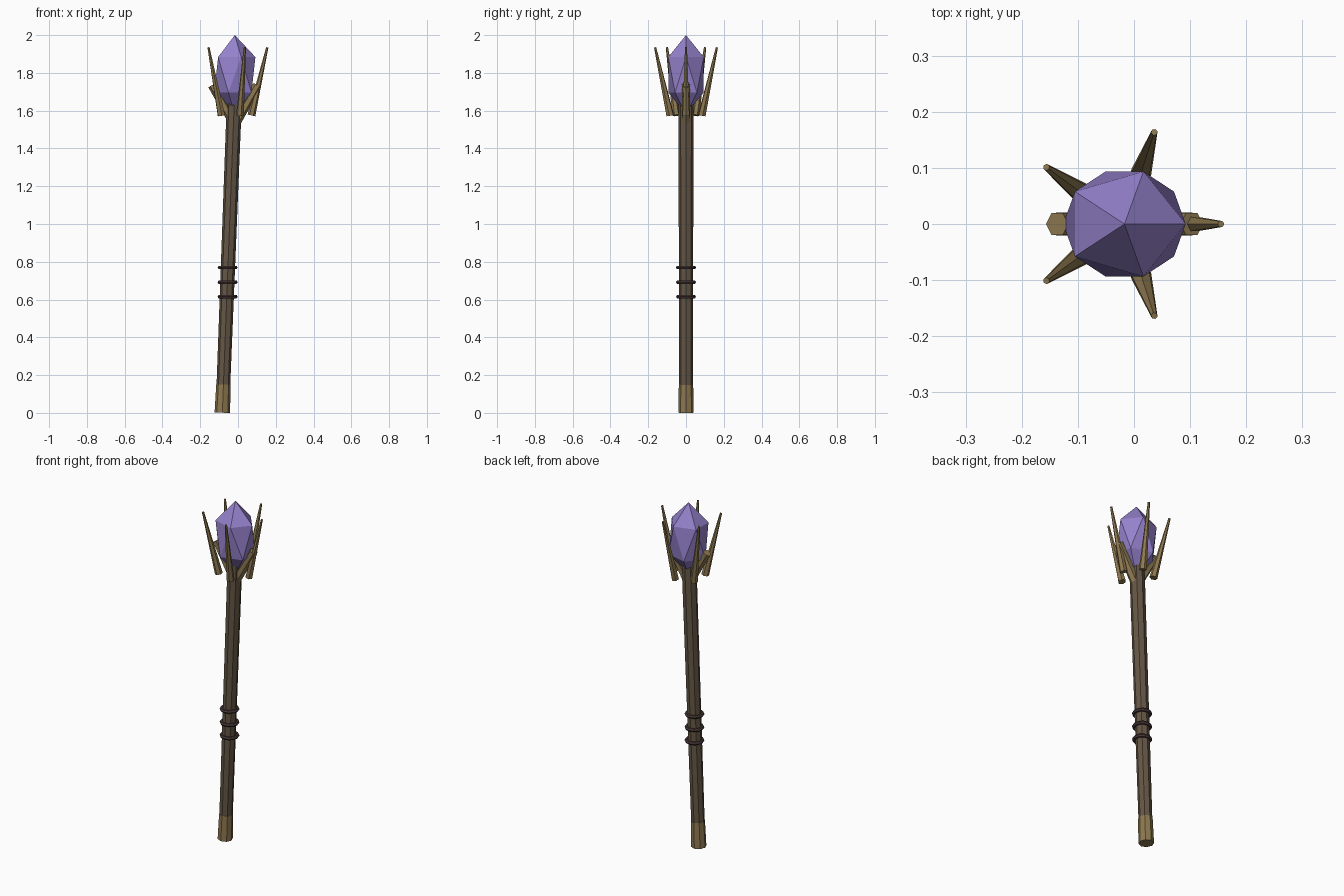
import bpy, math
from mathutils import Vector

if "Cube" in bpy.data.objects:
    bpy.data.objects.remove(bpy.data.objects["Cube"])


def material(name, rgb):
    m = bpy.data.materials.new(name)
    m.diffuse_color = (*rgb, 1)
    m.use_nodes = True
    m.node_tree.nodes["Principled BSDF"].inputs["Base Color"].default_value = m.diffuse_color
    return m


WOOD = material("dark_wood", (0.13, 0.095, 0.06))
BRASS = material("old_brass", (0.27, 0.19, 0.08))
LEATHER = material("leather", (0.07, 0.04, 0.04))
CRYSTAL = material("violet_crystal", (0.30, 0.22, 0.60))


def finish(name, mat):
    ob = bpy.context.object
    ob.name = name
    ob.data.materials.append(mat)
    return ob


def rod(name, a, b, r1, r2, sides, mat):
    """Tapered flat-faced rod from point a to point b."""
    a, b = Vector(a), Vector(b)
    d = b - a
    bpy.ops.mesh.primitive_cone_add(vertices=sides, radius1=r1, radius2=r2, depth=d.length,
                                    location=(a + b) / 2,
                                    rotation=d.to_track_quat('Z', 'Y').to_euler())
    return finish(name, mat)


def axis(z):
    """Point on the leaning shaft centre line."""
    return Vector((-0.083 + 0.0385 * z, 0, z))


HEAD_X = -0.017

# Leaning shaft and foot cap
rod("shaft", axis(0.02), axis(1.64), 0.036, 0.040, 8, WOOD)
rod("foot_cap", axis(0.001), axis(0.15), 0.041, 0.038, 8, BRASS)

# Grip rings
for i, z in enumerate((0.615, 0.692, 0.77)):
    bpy.ops.mesh.primitive_torus_add(major_segments=12, minor_segments=6, major_radius=0.043,
                                     minor_radius=0.010, location=(-0.055, 0, z))
    finish(f"grip_ring_{i + 1}", LEATHER)

# Crystal: stretched icosahedron
bpy.ops.mesh.primitive_ico_sphere_add(subdivisions=1, radius=1, location=(HEAD_X, 0, 1.79))
bpy.context.object.scale = (0.122, 0.110, 0.21)
finish("crystal", CRYSTAL)

# Five long prongs around the crystal
for i in range(5):
    t = math.radians(72 * i)
    u = Vector((math.cos(t), math.sin(t), 0))
    c = Vector((HEAD_X, 0, 0))
    rod(f"prong_{i + 1}", c + u * 0.088 + Vector((0, 0, 1.575)),
        c + u * 0.172 + Vector((0, 0, 1.935)), 0.021, 0.006, 6, BRASS)

# Two short branches forking off the shaft top
for side, name in ((-1, "left"), (1, "right")):
    rod(f"branch_{name}", (HEAD_X + side * 0.008, 0, 1.54),
        (HEAD_X + side * 0.120, 0, 1.735), 0.025, 0.023, 6, BRASS)
